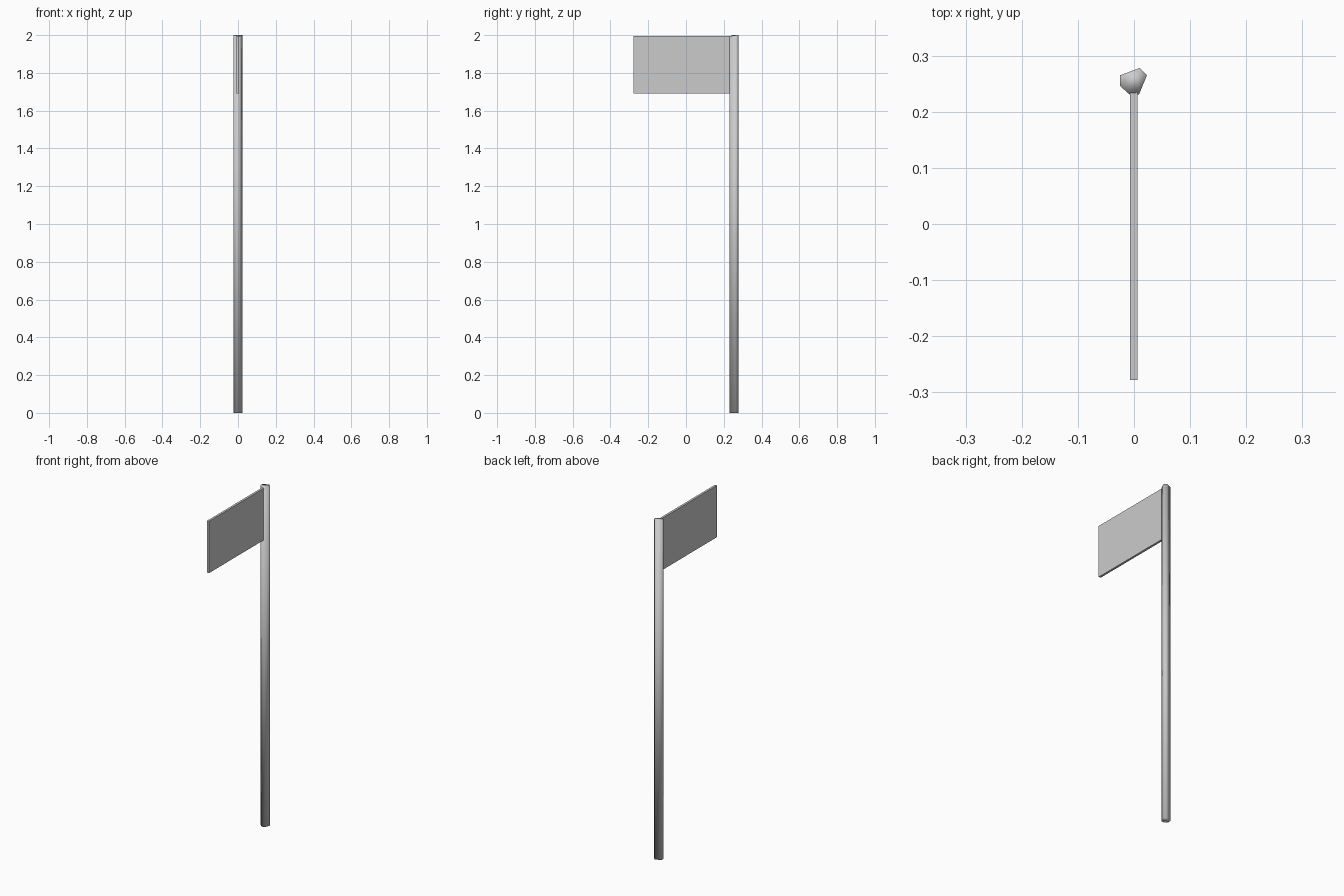
import bpy, bmesh

if "Cube" in bpy.data.objects:
    bpy.data.objects.remove(bpy.data.objects["Cube"])


def prism(name, outline, z0, tops):
    """Upright prism from an outline, with a top height for each corner."""
    bm = bmesh.new()
    low = [bm.verts.new((x, y, z0)) for x, y in outline]
    high = [bm.verts.new((x, y, z)) for (x, y), z in zip(outline, tops)]
    n = len(outline)
    for i in range(n):
        j = (i + 1) % n
        bm.faces.new((low[i], low[j], high[j], high[i]))
    bm.faces.new(low[::-1])
    bm.faces.new(high)
    bmesh.ops.recalc_face_normals(bm, faces=bm.faces)
    mesh = bpy.data.meshes.new(name)
    bm.to_mesh(mesh)
    bm.free()
    obj = bpy.data.objects.new(name, mesh)
    bpy.context.collection.objects.link(obj)
    return obj


# Irregular six-sided pole, its top dipping slightly where the flag joins
pole = prism("pole",
             [(-0.008, 0.231), (0.009, 0.231), (0.023, 0.265),
              (0.010, 0.278), (-0.025, 0.265), (-0.025, 0.246)],
             0.0, [1.994, 1.994, 2.0, 2.0, 2.0, 2.0])
pole.data.shade_smooth()

# Thin rectangular flag panel reaching forward from the pole top
flag = prism("flag_panel",
             [(-0.007, -0.278), (0.006, -0.278), (0.006, 0.235), (-0.007, 0.235)],
             1.69, [1.995] * 4)
